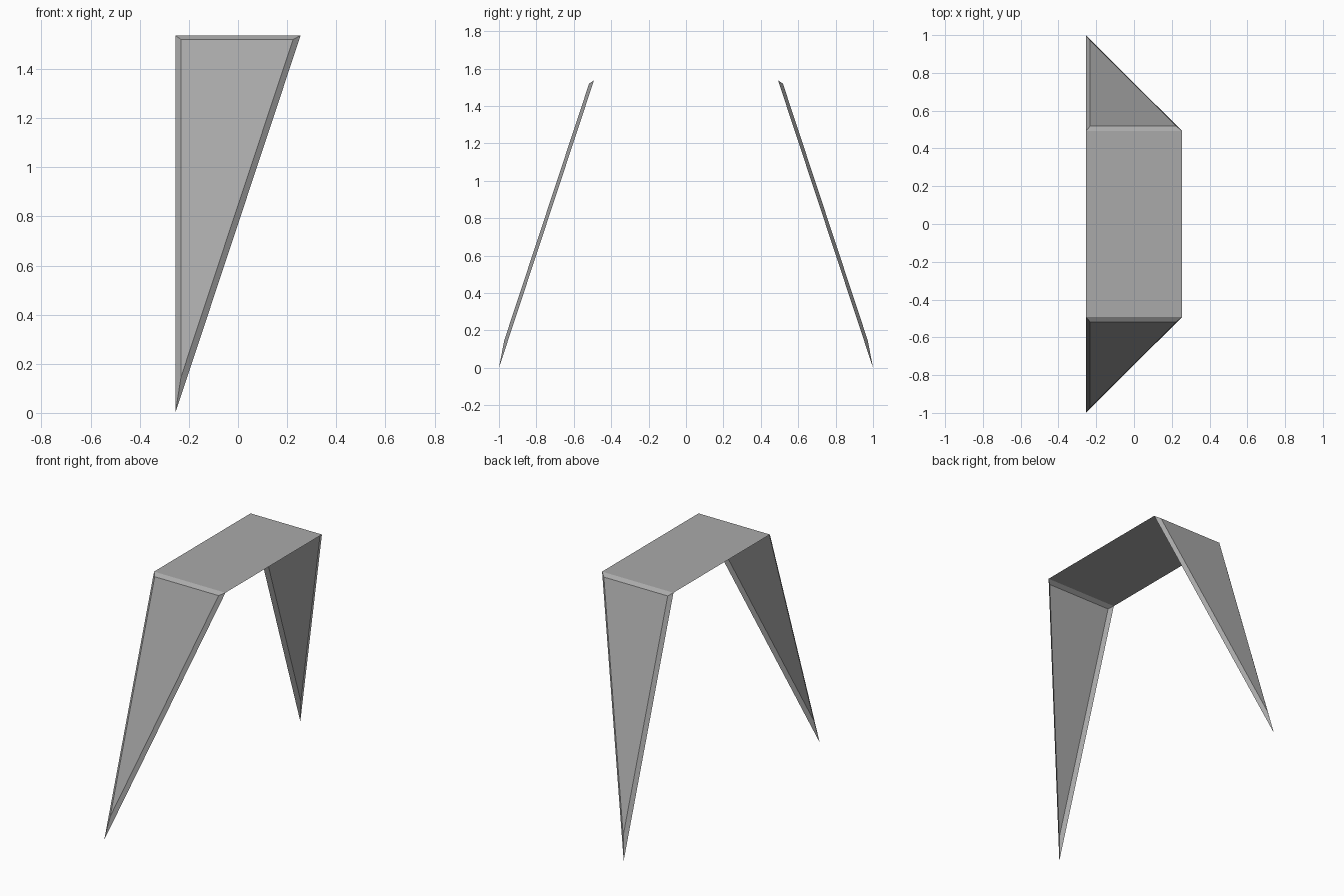
import bpy
import bmesh

cube = bpy.data.objects.get("Cube")
if cube:
    bpy.data.objects.remove(cube, do_unlink=True)

HALF_W, HEIGHT = 0.255, 1.537     # half width and total height
TOP_Y, FOOT_Y = 0.492, 1.0        # splay of the legs

grey = bpy.data.materials.new("plain grey")
grey.use_nodes = True
colour = (0.4, 0.4, 0.4, 1)
grey.diffuse_color = colour
bsdf = grey.node_tree.nodes["Principled BSDF"]
bsdf.inputs["Base Color"].default_value = colour
bsdf.inputs["Roughness"].default_value = 0.8


def make_part(name, points, faces, flip=False):
    """Flat-shaded open panel; flip reverses the winding."""
    bm = bmesh.new()
    verts = [bm.verts.new(p) for p in points]
    for face in faces:
        loop = [verts[i] for i in face]
        bm.faces.new(loop[::-1] if flip else loop)
    mesh = bpy.data.meshes.new(name)
    bm.to_mesh(mesh)
    bm.free()
    mesh.materials.append(grey)
    obj = bpy.data.objects.new(name, mesh)
    bpy.context.collection.objects.link(obj)


# Flat top panel
make_part("top_panel",
          [(-HALF_W, -TOP_Y, HEIGHT), (HALF_W, -TOP_Y, HEIGHT),
           (HALF_W, TOP_Y, HEIGHT), (-HALF_W, TOP_Y, HEIGHT)],
          [(0, 1, 2, 3)])

# Tapered triangular legs: raised outer face with a bevelled rim, open inside
for name, side in (("front_leg", -1), ("back_leg", 1)):
    rim = [(-HALF_W, side * TOP_Y, HEIGHT),
           (HALF_W, side * TOP_Y, HEIGHT),
           (-HALF_W, side * FOOT_Y, 0)]
    raised = [(-0.232, side * 0.518, 1.52),
              (0.224, side * 0.518, 1.52),
              (-0.232, side * 0.972, 0.146)]
    bevels = [(i, 3 + i, 3 + (i + 1) % 3, (i + 1) % 3) for i in range(3)]
    make_part(name, rim + raised, [(5, 4, 3)] + bevels, flip=side > 0)
